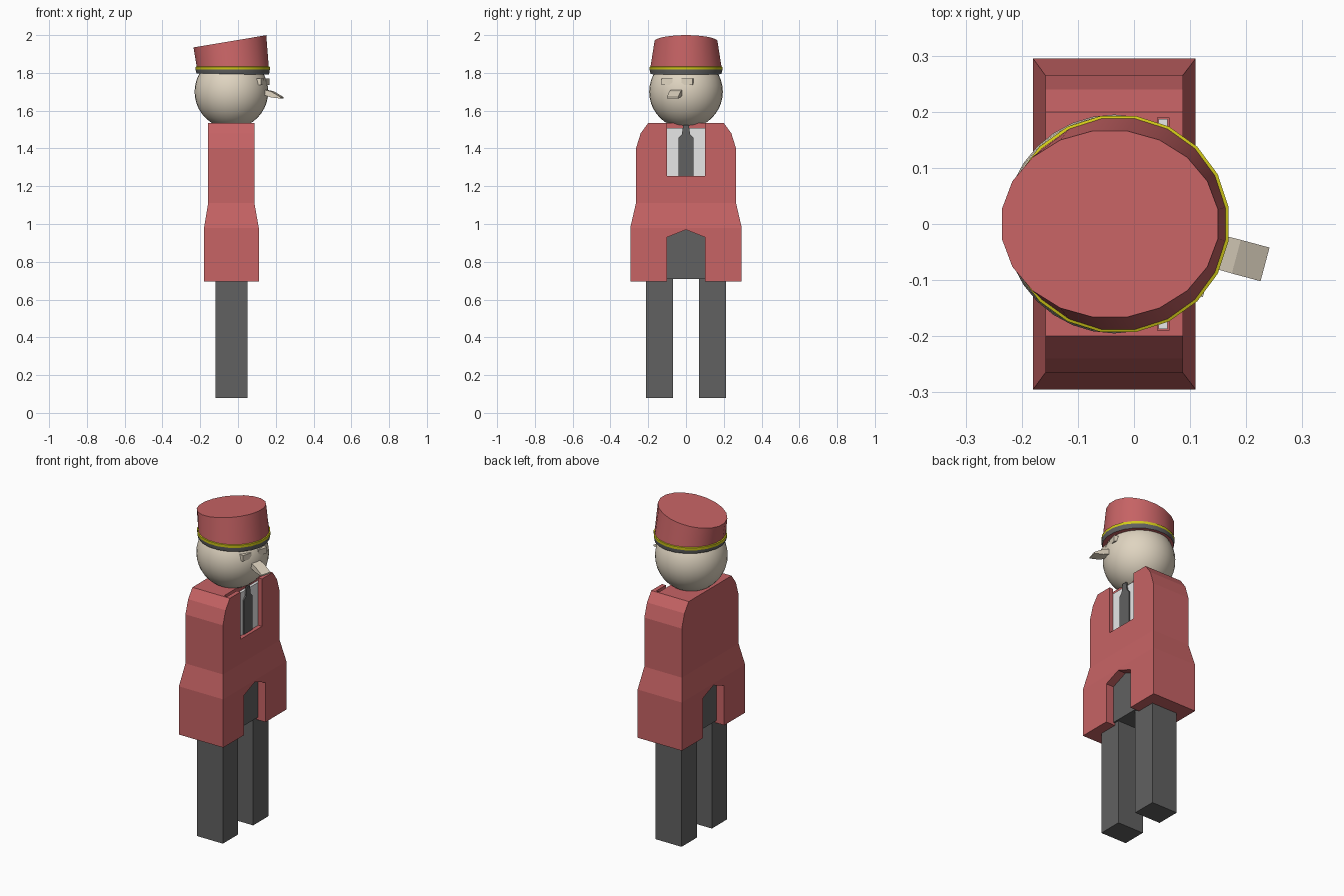
import bpy, bmesh, math
from mathutils import Matrix, Vector

if "Cube" in bpy.data.objects:
    bpy.data.objects.remove(bpy.data.objects["Cube"])


def mat(name, r, g, b):
    m = bpy.data.materials.new(name)
    m.diffuse_color = (r, g, b, 1)
    m.use_nodes = True
    m.node_tree.nodes["Principled BSDF"].inputs["Base Color"].default_value = m.diffuse_color
    return m


RED = mat("coat red", 0.57, 0.125, 0.13)
GREY = mat("dark grey", 0.12, 0.12, 0.12)
SKIN = mat("pale skin", 0.74, 0.66, 0.53)
GOLD = mat("gold trim", 0.64, 0.58, 0.01)
WHITE = mat("shirt white", 0.80, 0.80, 0.80)


def finish(name, bm, *mats):
    bmesh.ops.recalc_face_normals(bm, faces=bm.faces)
    me = bpy.data.meshes.new(name)
    bm.to_mesh(me)
    bm.free()
    for m in mats:
        me.materials.append(m)
    ob = bpy.data.objects.new(name, me)
    bpy.context.collection.objects.link(ob)
    return ob


def loft(name, rings, mats, ring_mats=None):
    """Skin a stack of closed rings and cap both ends."""
    bm = bmesh.new()
    vs = [[bm.verts.new(p) for p in r] for r in rings]
    n = len(rings[0])
    for k in range(len(vs) - 1):
        for i in range(n):
            j = (i + 1) % n
            f = bm.faces.new((vs[k][i], vs[k][j], vs[k + 1][j], vs[k + 1][i]))
            f.material_index = ring_mats[k] if ring_mats else 0
    bm.faces.new(vs[0])
    top = bm.faces.new(vs[-1])
    top.material_index = ring_mats[-1] if ring_mats else 0
    return finish(name, bm, *mats)


def rect(x0, x1, y, z):
    return [(x0, -y, z), (x1, -y, z), (x1, y, z), (x0, y, z)]


def box(name, x0, x1, y0, y1, z0, z1, m):
    ring = lambda z: [(x0, y0, z), (x1, y0, z), (x1, y1, z), (x0, y1, z)]
    return loft(name, [ring(z0), ring(z1)], [m])


def prism(name, profile, x0, x1, m):
    """Extrude a (y, z) outline along x."""
    return loft(name, [[(x, y, z) for y, z in profile] for x in (x0, x1)], [m])


def smooth(ob, angle=35):
    bpy.ops.object.select_all(action='DESELECT')
    ob.select_set(True)
    bpy.context.view_layer.objects.active = ob
    bpy.ops.object.shade_smooth_by_angle(angle=math.radians(angle))


# Coat: rectangular sections, flared skirt and sloped shoulders
coat = loft("coat", [rect(-0.18, 0.11, 0.295, 0.695), rect(-0.18, 0.11, 0.295, 0.98),
                     rect(-0.158, 0.087, 0.265, 1.11), rect(-0.158, 0.087, 0.265, 1.40),
                     rect(-0.158, 0.087, 0.24, 1.48), rect(-0.158, 0.087, 0.20, 1.535)], [RED])

# Openings: skirt arch, shirt front and the slot behind the lapels
arch = [(-0.1, 0.6), (0.1, 0.6), (0.1, 0.93), (0, 0.97), (-0.1, 0.93)]
cutters = [prism("arch_cutter", arch, -0.4, 0.4, RED),
           box("collar_cutter", 0.05, 0.3, -0.1, 0.1, 1.255, 1.7, RED),
           box("slot_cutter", 0.042, 0.062, -0.19, 0.19, 1.245, 1.7, RED)]
for c in cutters:
    mod = coat.modifiers.new(c.name, 'BOOLEAN')
    mod.operation = 'DIFFERENCE'
    mod.solver = 'EXACT'
    mod.object = c
    c.hide_render = True
    c.hide_viewport = True

# Shirt and tie
box("shirt", 0.044, 0.06, -0.187, 0.187, 1.25, 1.507, WHITE)
half = [(0.04, 1.25), (0.04, 1.455), (0.022, 1.475), (0.014, 1.525)]
prism("tie", half + [(-y, z) for y, z in reversed(half)], 0.058, 0.068, GREY)

# Trousers
box("trouser_seat", -0.13, 0.06, -0.105, 0.105, 0.71, 1.0, GREY)
for side, s in (("left", 1), ("right", -1)):
    y0, y1 = sorted((0.07 * s, 0.213 * s))
    box(side + "_leg", -0.12, 0.05, y0, y1, 0.08, 0.8, GREY)

# Head
HEAD = Vector((-0.035, 0, 1.70))
bm = bmesh.new()
bmesh.ops.create_uvsphere(bm, u_segments=32, v_segments=20, radius=0.195,
                          matrix=Matrix.Translation(HEAD))
smooth(finish("head", bm, SKIN))

# Face parts sit on the head, which is turned a little to one side
turn = Matrix.Translation(HEAD) @ Matrix.Rotation(math.radians(-15), 4, 'Z')
for side, s in (("left", 1), ("right", -1)):
    eye = box(side + "_eye", 0.15, 0.186, 0.055 * s - 0.03, 0.055 * s + 0.03, 0.035, 0.07, SKIN)
    eye.data.transform(turn)
nose_rings = [[(x, y, z) for y, z in ((-w, lo), (w, lo), (w, hi), (-w, hi))]
              for x, w, lo, hi in ((0.17, 0.03, -0.012, 0.015), (0.225, 0.031, -0.03, 0.002),
                                   (0.278, 0.031, -0.036, -0.028))]
loft("nose", nose_rings, [SKIN]).data.transform(turn)

# Cap: tilted tapered rings, dark band, gold trim, red crown
N = 20


def cap_ring(cx, rx, ry, z, slope):
    ring = []
    for i in range(N):
        a = 2 * math.pi * (i + 0.5) / N
        x = rx * math.cos(a)
        ring.append((cx + x, ry * math.sin(a), z + slope * x))
    return ring


cap = loft("cap", [cap_ring(-0.028, 0.194, 0.19, 1.794, -0.02),
                   cap_ring(-0.028, 0.199, 0.195, 1.817, 0.0),
                   cap_ring(-0.028, 0.199, 0.195, 1.832, 0.0),
                   cap_ring(-0.028, 0.193, 0.190, 1.834, 0.0),
                   cap_ring(-0.043, 0.195, 0.168, 1.967, 0.168)],
           [RED, GREY, GOLD], [1, 2, 2, 0, 0])
smooth(cap)
